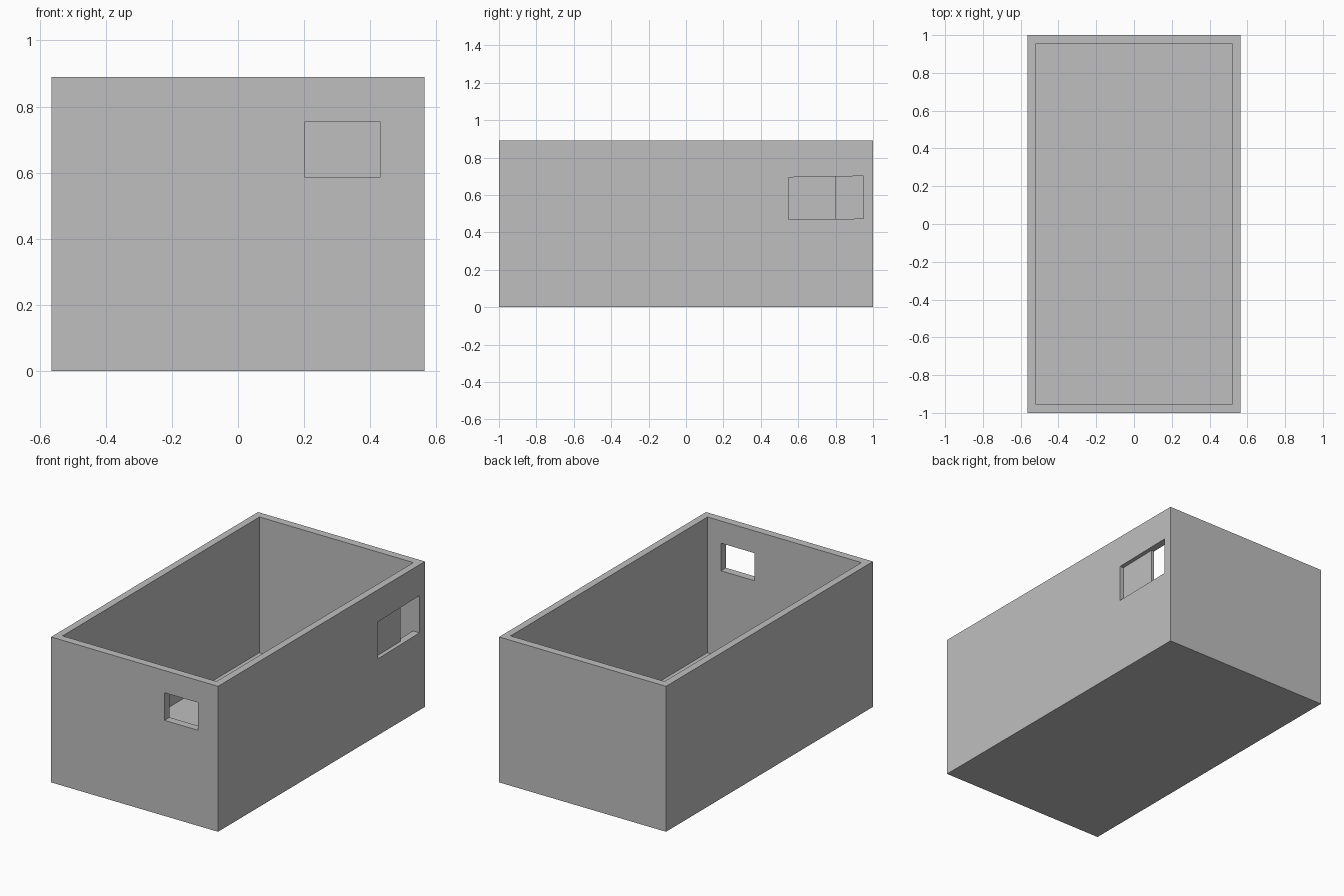
import bpy
import bmesh

cube = bpy.data.objects.get("Cube")
if cube:
    bpy.data.objects.remove(cube, do_unlink=True)

HALF_X, HALF_Y, HEIGHT = 0.565, 1.0, 0.89
INNER_X, INNER_Y, FLOOR = 0.521, 0.952, 0.06

grey = bpy.data.materials.new("plain grey")
grey.use_nodes = True
colour = (0.52, 0.52, 0.52, 1)
grey.diffuse_color = colour
grey.node_tree.nodes["Principled BSDF"].inputs["Base Color"].default_value = colour


def prism(name, plan, bottom, top):
    """Extrude a plan outline between two heights, each a function of y."""
    bm = bmesh.new()
    low = [bm.verts.new((x, y, bottom(y))) for x, y in plan]
    high = [bm.verts.new((x, y, top(y))) for x, y in plan]
    bm.faces.new(low[::-1])
    bm.faces.new(high)
    for i in range(len(plan)):
        j = (i + 1) % len(plan)
        bm.faces.new((low[i], low[j], high[j], high[i]))
    bmesh.ops.recalc_face_normals(bm, faces=bm.faces)
    mesh = bpy.data.meshes.new(name)
    bm.to_mesh(mesh)
    bm.free()
    mesh.materials.append(grey)
    obj = bpy.data.objects.new(name, mesh)
    bpy.context.collection.objects.link(obj)
    return obj


def box(name, x0, x1, y0, y1, z0, z1):
    plan = [(x0, y0), (x1, y0), (x1, y1), (x0, y1)]
    return prism(name, plan, lambda y: z0, lambda y: z1)


# Open-topped body
body = box("open_box", -HALF_X, HALF_X, -HALF_Y, HALF_Y, 0, HEIGHT)

# Interior, front window, and side opening that is half recess, half through
side_plan = [(0.54, 0.548), (0.62, 0.548), (0.62, 0.948),
             (0.48, 0.948), (0.48, 0.8), (0.54, 0.8)]
cutters = [
    box("interior_cutter", -INNER_X, INNER_X, -INNER_Y, INNER_Y, FLOOR, HEIGHT + 0.1),
    box("front_window_cutter", 0.203, 0.43, -1.05, -0.9, 0.585, 0.754),
    prism("side_opening_cutter", side_plan,
          lambda y: 0.468 + 0.013 * (y - 0.548),
          lambda y: 0.694 + 0.017 * (y - 0.548)),
]

bpy.context.view_layer.objects.active = body
for cutter in cutters:
    cutter.hide_render = True
    cut = body.modifiers.new(cutter.name, "BOOLEAN")
    cut.operation = "DIFFERENCE"
    cut.solver = "EXACT"
    cut.object = cutter
    bpy.ops.object.modifier_apply(modifier=cut.name)
    bpy.data.objects.remove(cutter, do_unlink=True)
